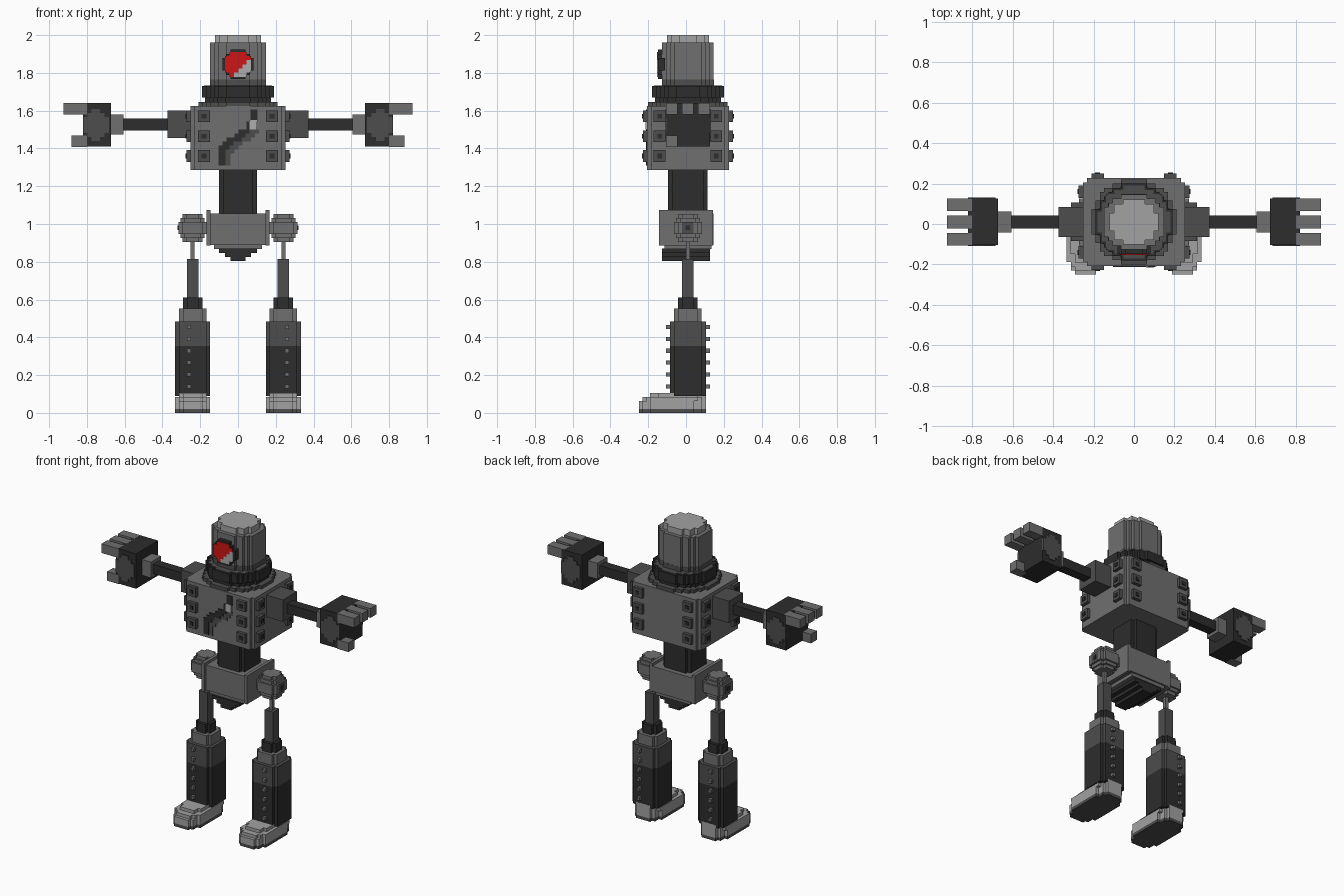
import bpy, bmesh, math

if "Cube" in bpy.data.objects:
    bpy.data.objects.remove(bpy.data.objects["Cube"])

V = 2 / 94          # block size
CY = 0.01           # body centre line in depth


def material(name, rgb):
    m = bpy.data.materials.new(name)
    m.diffuse_color = (*rgb, 1)
    m.use_nodes = True
    m.node_tree.nodes["Principled BSDF"].inputs["Base Color"].default_value = m.diffuse_color
    return m


LIGHT = material("light_grey", (0.36, 0.36, 0.36))
MID = material("mid_grey", (0.162, 0.162, 0.162))
DARK = material("dark_grey", (0.075, 0.075, 0.075))
BLACK = material("near_black", (0.026, 0.026, 0.026))
RED = material("red", (0.62, 0.008, 0.008))
SILVER = material("silver", (0.42, 0.42, 0.42))


def finish(name, bm, *mats):
    bmesh.ops.recalc_face_normals(bm, faces=bm.faces[:])
    me = bpy.data.meshes.new(name)
    bm.to_mesh(me)
    bm.free()
    for m in mats:
        me.materials.append(m)
    ob = bpy.data.objects.new(name, me)
    bpy.context.collection.objects.link(ob)
    return ob


def add_box(bm, x, y, z, mat=0):
    """Add a box spanning the given (low, high) ranges."""
    verts = bmesh.ops.create_cube(bm, size=1)["verts"]
    for v in verts:
        v.co = [min(r) if c < 0 else max(r) for c, r in zip(v.co, (x, y, z))]
    for f in {f for v in verts for f in v.link_faces}:
        f.material_index = mat


def box(name, mat, x, y, z):
    bm = bmesh.new()
    add_box(bm, x, y, z)
    return finish(name, bm, mat)


def row_extents(rx, ry, p):
    """Half width of every block row in a stepped superellipse."""
    n, m = max(1, round(2 * rx / V)), max(1, round(2 * ry / V))
    rows = []
    for j in range(m):
        v = abs((2 * j + 1) / m - 1)
        inside = [abs((2 * i + 1) / n - 1) ** p + v ** p <= 1.0 for i in range(n)]
        rows.append((-ry + 2 * ry * j / m, -ry + 2 * ry * (j + 1) / m,
                     rx * max(1, sum(inside)) / n))
    return rows


def add_prism(bm, cu, cv, a, b, rx, ry, p=2.0, axis="z"):
    """Extrude a stepped round outline from a to b."""
    right = []
    for lo, hi, w in row_extents(rx, ry, p):
        if right and abs(right[-1][0] - w) < 1e-6:
            right[-1] = (w, hi)
        else:
            right += [(w, lo), (w, hi)]
    outline = right + [(-w, v) for w, v in reversed(right)]
    place = (lambda u, v, h: (u, v, h)) if axis == "z" else (lambda u, v, h: (u, h, v))
    low = [bm.verts.new(place(cu + u, cv + v, a)) for u, v in outline]
    high = [bm.verts.new(place(cu + u, cv + v, b)) for u, v in outline]
    bm.faces.new(low[::-1])
    bm.faces.new(high)
    for i in range(len(low)):
        j = (i + 1) % len(low)
        bm.faces.new((low[i], low[j], high[j], high[i]))


def prism(name, mat, cu, cv, a, b, rx, ry, p=2.0, axis="z"):
    bm = bmesh.new()
    add_prism(bm, cu, cv, a, b, rx, ry, p, axis)
    return finish(name, bm, mat)


# Head
prism("head", MID, 0, CY, 1.73, 1.96, 0.148, 0.136, 2.4)
prism("head_base", DARK, 0, CY, 1.72, 1.765, 0.149, 0.137, 2.4)
prism("head_cap", LIGHT, 0, CY, 1.96, 2.0, 0.122, 0.111, 2.3)
prism("collar", BLACK, 0, CY, 1.67, 1.73, 0.19, 0.19)
prism("collar_top", DARK, 0, CY, 1.73, 1.734, 0.18, 0.18)
prism("neck", BLACK, 0, CY, 1.645, 1.67, 0.175, 0.175)
prism("neck_ring", DARK, 0, CY, 1.62, 1.645, 0.21, 0.21)

# Eye: dark rim with a red lens and a diagonal glint
prism("eye_rim", BLACK, 0, 1.845, -0.148, -0.11, 0.082, 0.078, 2.2, "y")
bm = bmesh.new()
for lo, hi, w in row_extents(0.069, 0.066, 2.2):
    cut = max(-w, min(w, 0.035 + (lo + hi) / 2))
    for x0, x1, idx in ((-w, cut, 0), (cut, w, 1)):
        if x1 - x0 > 0.002:
            add_box(bm, (x0, x1), (-0.153, -0.147), (1.845 + lo, 1.845 + hi), idx)
finish("eye_lens", bm, RED, SILVER)

# Torso and waist
prism("torso", MID, 0, CY, 1.286, 1.624, 0.252, 0.217, 12)
prism("waist", BLACK, 0, CY, 1.04, 1.29, 0.10, 0.104, 3.5)

# Chest crack: blocky ribbon with a softer inner band and a bright spot
PATH = [(0.085, 1.60), (0.09, 1.56), (0.05, 1.50), (0.01, 1.46),
        (-0.05, 1.435), (-0.085, 1.38), (-0.095, 1.305)]
FRONT = CY - 0.217


def ribbon(name, mat, pts, half, depth):
    bm = bmesh.new()
    for (x0, z0), (x1, z1) in zip(pts, pts[1:]):
        for k in range(4):
            t = k / 4
            x = round((x0 + (x1 - x0) * t) / V) * V
            z = round((z0 + (z1 - z0) * t) / V) * V
            add_box(bm, (x - half, x + half), (FRONT - depth, FRONT + 0.002),
                    (z - V / 2, z + V / 2))
    finish(name, bm, mat)


ribbon("chest_inner_band", DARK, [(x + 0.03, z - 0.015) for x, z in PATH[2:]], 0.025, 0.003)
ribbon("chest_crack", BLACK, PATH, 0.019, 0.006)
box("chest_spot", SILVER, (0.06, 0.10), (FRONT - 0.008, FRONT), (1.50, 1.55))

# Bolts on all four torso faces
bm = bmesh.new()
H, C = 0.031, 0.012
for z in (1.57, 1.465, 1.36):
    for s in (-1, 1):
        for t in (-1, 1):
            for size, depth, idx in ((H, V, 0), (C, V + 0.005, 1)):
                zz = (z - size, z + size)
                x, y = t * 0.18, CY + s * 0.217
                add_box(bm, (x - size, x + size), (y - s * 0.004, y + s * depth), zz, idx)
                x, y = s * 0.252, CY + t * 0.15
                add_box(bm, (x - s * 0.004, x + s * depth), (y - size, y + size), zz, idx)
finish("torso_bolts", bm, DARK, BLACK)

# Pelvis
box("pelvis", MID, (-0.148, 0.148), (-0.125, 0.145), (0.89, 1.055))
box("pelvis_base", MID, (-0.127, 0.127), (-0.115, 0.135), (0.868, 0.89))
for i, w in enumerate((0.10, 0.07, 0.04)):
    box(f"pelvis_keel_{i}", BLACK, (-w, w), (-0.127, 0.127),
        (0.868 - 0.021 * (i + 1), 0.869 - 0.021 * i))

for s, side in ((-1, "left"), (1, "right")):
    def X(a, b):
        return (s * a, s * b)

    # Arm
    box(side + "_shoulder", DARK, X(0.25, 0.373), (-0.063, 0.084), (1.455, 1.60))
    box(side + "_arm", BLACK, X(0.37, 0.61), (CY - 0.031, CY + 0.031), (1.495, 1.558))
    box(side + "_wrist", MID, X(0.605, 0.675), (CY - 0.052, CY + 0.052), (1.475, 1.58))
    box(side + "_hand", BLACK, X(0.672, 0.82), (-0.104, 0.127), (1.41, 1.64))
    for face, y in (("front", -0.104), ("back", 0.127)):
        prism(f"{side}_hand_patch_{face}", DARK, s * 0.752, 1.525, y - 0.005, y + 0.005,
              0.068, 0.085, 2, "y")
    for i, y in enumerate((-0.075, CY, 0.095)):
        box(f"{side}_finger_{i}", MID, X(0.80, 0.923), (y - 0.031, y + 0.031), (1.58, 1.641))
    box(side + "_thumb", MID, X(0.80, 0.882), (-0.106, -0.044), (1.408, 1.468))

    # Hip
    box(side + "_pelvis_flange", MID, X(0.145, 0.166), (-0.143, 0.143), (0.885, 1.073))
    box(side + "_hip_axle", DARK, X(0.16, 0.315), (CY - 0.03, CY + 0.03), (0.95, 1.01))
    box(side + "_hip_cap", BLACK, X(0.31, 0.319), (CY - 0.012, CY + 0.012), (0.968, 0.992))
    bm = bmesh.new()
    for i in range(7):
        r = 0.078 * math.sqrt(1 - ((i - 3) / 3.9) ** 2)
        r = max(2, round(r / V * 2)) * V / 2
        add_prism(bm, s * 0.24, CY, 0.905 + i * V, 0.905 + (i + 1) * V, r, r, 2.3)
    finish(side + "_hip_ball", bm, MID)

    # Leg
    cx = s * 0.24
    box(side + "_hip_rod", MID, X(0.229, 0.251), (CY - V / 2, CY + V / 2), (0.80, 0.92))
    box(side + "_thigh", DARK, X(0.209, 0.271), (CY - 0.031, CY + 0.031), (0.60, 0.815))
    prism(side + "_knee", BLACK, cx, CY, 0.55, 0.612, 0.052, 0.052, 3)
    prism(side + "_shin_cap", MID, cx, CY, 0.484, 0.552, 0.073, 0.073, 3.2)
    prism(side + "_shin_upper", DARK, cx, CY, 0.355, 0.485, 0.093, 0.095, 4)
    prism(side + "_shin_lower", BLACK, cx, CY, 0.09, 0.355, 0.093, 0.095, 4)

    # Studs down the front and back of the shin
    bm = bmesh.new()
    for i in range(6):
        z = 0.14 + i * 0.063
        for y in (-0.106, 0.105):
            add_box(bm, X(0.25, 0.271), (y, y + V), (z - V / 2, z + V / 2))
    finish(side + "_shin_studs", bm, MID)

    # Foot in stepped layers: (bottom, top, toe depth, half width)
    layers = ((0, 0.02, -0.25, 0.093), (0.02, 0.064, -0.25, 0.093),
              (0.064, 0.085, -0.23, 0.093), (0.085, 0.106, -0.19, 0.073))
    for i, (z0, z1, toe, w) in enumerate(layers):
        prism(f"{side}_foot_{i}", LIGHT if i else DARK, cx, (toe + 0.106) / 2, z0, z1,
              w, (0.106 - toe) / 2, 3.2)
